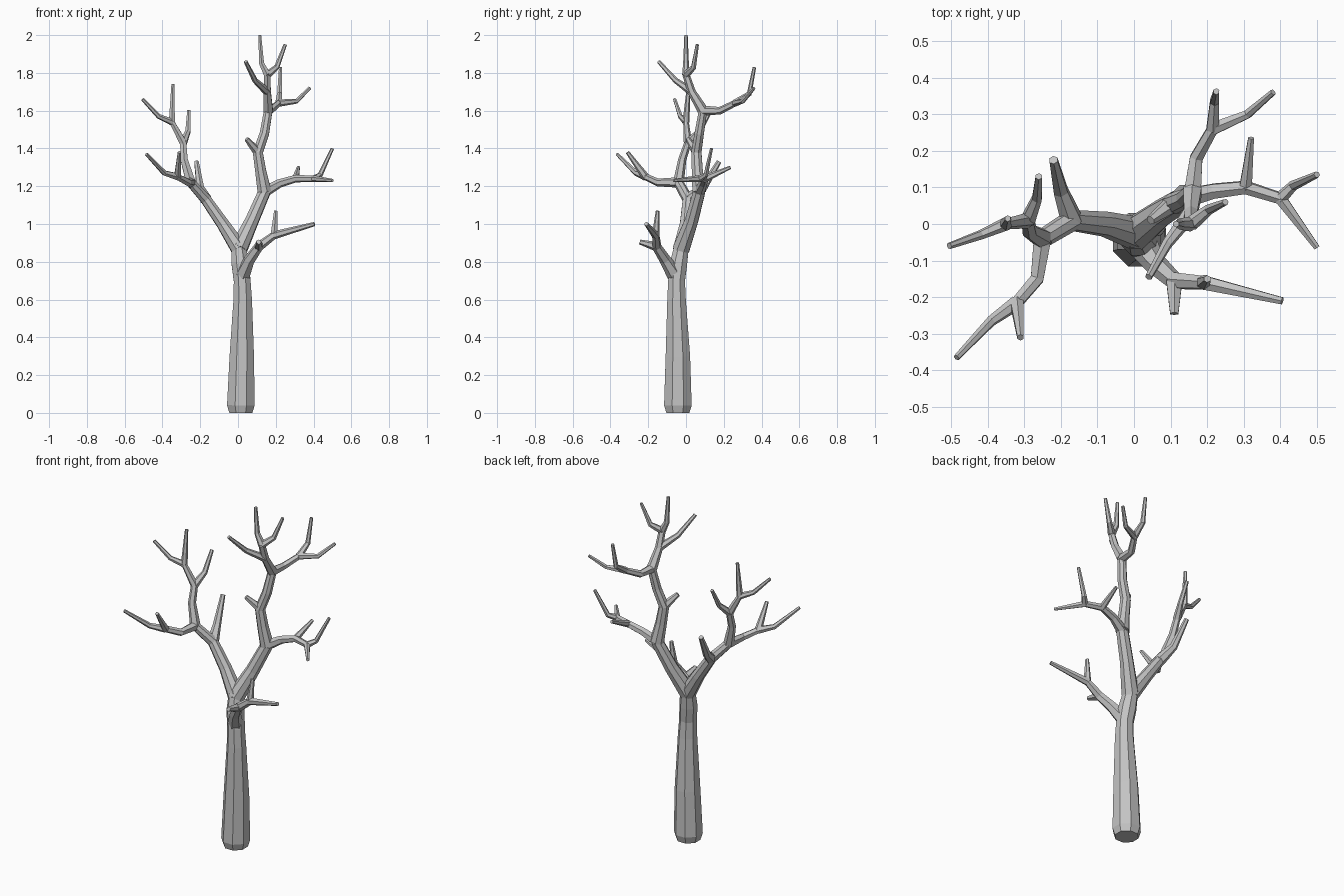
import bpy
import bmesh
import math
from mathutils import Vector

cube = bpy.data.objects.get("Cube")
if cube:
    bpy.data.objects.remove(cube, do_unlink=True)

# One plain grey bark
bark = bpy.data.materials.new("grey_bark")
bark.use_nodes = True
grey = (.55, .55, .55, 1)
bark.diffuse_color = grey
bark.node_tree.nodes["Principled BSDF"].inputs["Base Color"].default_value = grey


def tube(name, points, radii, sides):
    """Faceted closed tube swept along a path, with mitred bends."""
    points = [Vector(p) for p in points]
    bm = bmesh.new()
    rings = []
    side = None
    for i, (point, radius) in enumerate(zip(points, radii)):
        before = points[max(i - 1, 0)]
        after = points[min(i + 1, len(points) - 1)]
        into = (point - before).normalized()
        out = (after - point).normalized()
        along = (into + out).normalized()
        # Carry the frame along the path so the facets do not twist
        if side is None:
            side = Vector((1, 0, 0)) if abs(along.x) < .9 else Vector((0, 1, 0))
        side = (side - along * side.dot(along)).normalized()
        other = along.cross(side)
        ring = []
        for k in range(sides):
            angle = math.tau * (k + .5) / sides
            offset = side * math.cos(angle) + other * math.sin(angle)
            ring.append(bm.verts.new(point + offset * radius))
        rings.append(ring)
    for low, high in zip(rings, rings[1:]):
        for k in range(sides):
            n = (k + 1) % sides
            bm.faces.new((low[k], low[n], high[n], high[k]))
    bm.faces.new(list(reversed(rings[0])))
    bm.faces.new(rings[-1])
    mesh = bpy.data.meshes.new(name)
    bm.to_mesh(mesh)
    bm.free()
    mesh.materials.append(bark)
    obj = bpy.data.objects.new(name, mesh)
    bpy.context.collection.objects.link(obj)
    return obj


def limb(name, start_radius, end_radius, *points, sides=6):
    """Branch that tapers evenly by length and flares a little at its root."""
    points = [Vector(p) for p in points]
    reach = [0]
    for a, b in zip(points, points[1:]):
        reach.append(reach[-1] + (b - a).length)
    radii = [start_radius + (end_radius - start_radius) * r / reach[-1] for r in reach]
    radii[0] *= 1.15
    tube(name, points, radii, sides)


# Shared joints where branches divide
crotch = (.005, -.025, .87)
low_joint = (.11, -.155, .88)
low_fork = (.19, -.16, .94)
left_knee = (-.17, .01, 1.13)
left_fork = (-.25, -.04, 1.22)
front_fork = (-.32, -.215, 1.25)
rear_fork = (-.29, .01, 1.43)
rear_twig_fork = (-.35, 0, 1.54)
right_fork = (.14, .07, 1.17)
side_joint = (.305, .1, 1.24)
side_fork = (.4, .07, 1.24)
bend = (.105, .055, 1.38)
crown_fork = (.16, .09, 1.6)
back_fork = (.215, .26, 1.64)
top_joint = (.155, .03, 1.7)
top_fork = (.155, 0, 1.79)

# Trunk with a chamfered foot
tube("trunk",
     [(.015, -.043, 0), (.015, -.043, .04), (.02, -.043, .3),
      (.025, -.05, .6), (.022, -.05, .7), (.012, -.04, .79), crotch],
     [.066, .079, .07, .053, .048, .05, .042], 8)

# Low front branch
limb("low_branch", .036, .02, (.025, -.06, .73), (.06, -.11, .81), low_joint, low_fork)
limb("low_stub", .022, .013, low_joint, (.11, -.245, .905))
limb("low_up_twig", .018, .01, low_fork, (.2, -.15, 1.07))
limb("low_long_twig", .019, .011, low_fork, (.405, -.21, 1))

# Left-hand main branch
limb("left_bough", .04, .026, crotch, (-.08, 0, 1), left_knee, left_fork, sides=8)
limb("left_stub", .028, .013, left_knee, (-.2, .09, 1.19), (-.22, .175, 1.33))
limb("left_front_branch", .024, .018, left_fork, (-.265, -.15, 1.22), front_fork)
limb("left_front_long_twig", .018, .009, front_fork, (-.39, -.265, 1.27), (-.485, -.365, 1.37))
limb("left_front_short_twig", .018, .01, front_fork, (-.31, -.31, 1.38))
limb("left_rear_branch", .025, .019, left_fork, (-.285, -.02, 1.34), rear_fork)
limb("left_rear_stub", .019, .01, rear_fork, (-.265, .07, 1.49), (-.26, .13, 1.6))
limb("left_rear_arm", .019, .015, rear_fork, rear_twig_fork)
limb("left_rear_up_twig", .016, .009, rear_twig_fork, (-.345, .015, 1.74))
limb("left_rear_out_twig", .016, .009, rear_twig_fork, (-.42, -.03, 1.57), (-.505, -.06, 1.66))

# Right-hand main branch
limb("right_bough", .042, .034, crotch, (.075, .03, 1.02), right_fork, sides=8)
limb("right_stem", .034, .024, right_fork, (.12, .06, 1.28), bend,
     (.14, .07, 1.48), crown_fork, sides=8)
limb("right_stub", .022, .013, bend, (.045, .01, 1.45))

# Side branch of the right-hand bough
limb("side_branch", .026, .017, right_fork, (.22, .09, 1.215), side_joint, side_fork)
limb("side_stub", .017, .009, side_joint, (.32, .235, 1.3))
limb("side_front_twig", .016, .009, side_fork, (.5, -.065, 1.23))
limb("side_up_twig", .016, .009, side_fork, (.435, .105, 1.26), (.5, .135, 1.4))

# Crown
limb("crown_back_branch", .023, .017, crown_fork, (.17, .18, 1.6), back_fork)
limb("crown_back_up_twig", .017, .009, back_fork, (.22, .335, 1.69), (.225, .362, 1.83))
limb("crown_back_out_twig", .017, .009, back_fork, (.31, .3, 1.65), (.38, .36, 1.72))
limb("crown_stem", .025, .019, crown_fork, top_joint, top_fork)
limb("crown_front_twig", .019, .01, top_joint, (.09, -.055, 1.76), (.04, -.145, 1.86))
limb("top_twig", .018, .009, top_fork, (.125, 0, 1.85), (.115, 0, 2))
limb("top_side_twig", .018, .009, top_fork, (.205, .04, 1.83), (.25, .06, 1.95))
